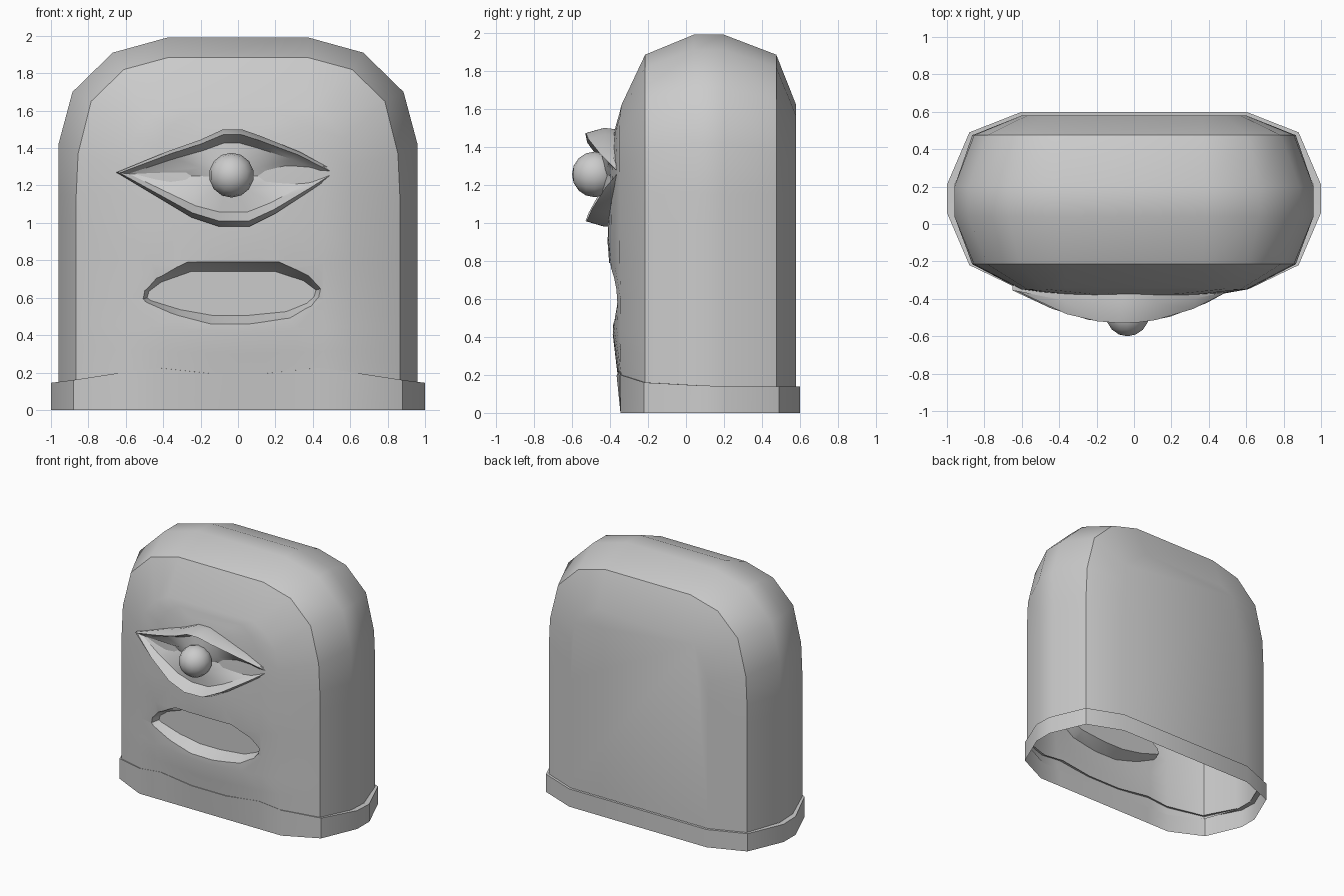
import bpy, bmesh, math
from mathutils import Matrix

if "Cube" in bpy.data.objects:
    bpy.data.objects.remove(bpy.data.objects["Cube"])


def finish(bm, name, angle=35):
    bmesh.ops.remove_doubles(bm, verts=bm.verts, dist=0.0005)
    bmesh.ops.recalc_face_normals(bm, faces=bm.faces)
    me = bpy.data.meshes.new(name)
    bm.to_mesh(me)
    bm.free()
    ob = bpy.data.objects.new(name, me)
    bpy.context.collection.objects.link(ob)
    smooth(ob, angle)
    return ob


def smooth(ob, angle):
    bpy.ops.object.select_all(action='DESELECT')
    ob.select_set(True)
    bpy.context.view_layer.objects.active = ob
    bpy.ops.object.shade_smooth_by_angle(angle=math.radians(angle))


def loft(rings, first_cap=False, last_cap=False):
    """Join closed rings of equal length with quads."""
    bm = bmesh.new()
    rv = [[bm.verts.new(p) for p in r] for r in rings]
    n = len(rv[0])
    for a, b in zip(rv, rv[1:]):
        for i in range(n):
            j = (i + 1) % n
            bm.faces.new((a[i], a[j], b[j], b[i]))
    if first_cap:
        bm.faces.new(rv[0])
    if last_cap:
        bm.faces.new(rv[-1])
    return bm


# Face relief: forward bulge by height, fading to the sides
BULGE = [(0, 0), (.2, .02), (.45, .05), (.6, .035), (.8, .075),
         (1.0, .07), (1.3, .06), (1.5, .035), (1.62, 0), (3, 0)]


def face_y(x, z):
    for (z0, b0), (z1, b1) in zip(BULGE, BULGE[1:]):
        if z0 <= z <= z1:
            b = b0 + (b1 - b0) * (z - z0) / (z1 - z0)
            return -.34 - b * max(0, 1 - (x / .65) ** 2)


BASE = .14
LEGS = [BASE, .2, .32, .45, .6, .8, 1.0, 1.15]


def arch(foot, top, y=None, t=1.0):
    """Arched outline; t narrows it for the inner columns of the face."""
    half = [(foot, z) for z in LEGS] + top
    s = 1 - .12 * (1 - t)
    half = [(x * t, BASE + (z - BASE) * s) for x, z in half]
    pts = half + [(-x, z) for x, z in reversed(half)]
    return [(x, face_y(x, z) if y is None else y, z) for x, z in pts]


OUTER = [(.96, 1.42), (.885, 1.7), (.67, 1.91), (.38, 1.99)]
MID = [(.855, 1.37), (.785, 1.65), (.61, 1.82), (.37, 1.885)]
INNER = [(.6, 1.3), (.57, 1.45), (.48, 1.56), (.37, 1.62)]

# Body: arches lofted from back to front, then the bulging face
rings = [arch(.6, INNER, .58), arch(.865, MID, .475), arch(.96, OUTER, .2),
         arch(.96, OUTER, .04), arch(.865, MID, -.215)]
rings += [arch(.61, INNER, None, t) for t in (1, .75, .5, .25, 0)]
body = finish(loft(rings, first_cap=True), "body")

# Mouth pocket cutter
MOUTH = [(-.52, .59), (-.51, .64), (-.44, .71), (-.27, .79), (.22, .79),
         (.38, .72), (.45, .65), (.44, .60), (.40, .55), (.28, .485),
         (.05, .455), (-.14, .455), (-.33, .50), (-.50, .57)]
wide = [(x, z) for x, z in MOUTH]
deep = [(-.03 + (x + .03) * .93, .62 + (z - .62) * .7) for x, z in MOUTH]
cutter = finish(loft([[(x, -.7, z) for x, z in wide],
                      [(x, -.39, z) for x, z in wide],
                      [(x, -.29, z) for x, z in deep]], True, True), "mouth_cutter")
cutter.hide_render = True
mod = body.modifiers.new("mouth", 'BOOLEAN')
mod.operation = 'DIFFERENCE'
mod.solver = 'EXACT'
mod.object = cutter
dg = bpy.context.evaluated_depsgraph_get()
cut_mesh = bpy.data.meshes.new_from_object(body.evaluated_get(dg))
body.modifiers.clear()
body.data = cut_mesh
bpy.data.objects.remove(cutter)

# Open the underside
bm = bmesh.new()
bm.from_mesh(body.data)
low = [f for f in bm.faces if all(v.co.z < BASE + .001 for v in f.verts)]
bmesh.ops.delete(bm, geom=low, context='FACES')
bm.to_mesh(body.data)
bm.free()
smooth(body, 35)

# Base band with a raised front edge and a small step in to the body
half = [(.6, .6, .14), (.88, .49, .14), (1, .21, .14), (1, .06, .145),
        (.88, -.22, .16), (.62, -.345, .2), (.43, -.355, .225), (.15, -.365, .195)]
plan = half + [(-x, y, z) for x, y, z in reversed(half)]
finish(loft([[(x, max(y, -.345), 0) for x, y, z in plan], plan,
             [(x * .96, .13 + (y - .13) * .96, z) for x, y, z in plan]]), "base_band", 30)

# Eyelids and eye white: almond rings curving forward in the middle
ALMOND = [(-.65, 1.27), (-.37, 1.385), (-.2, 1.445), (-.08, 1.5), (.02, 1.5),
          (.12, 1.465), (.33, 1.38), (.53, 1.27), (.40, 1.18), (.2, 1.05),
          (.06, .98), (-.1, .98), (-.25, 1.03), (-.45, 1.15)]


def lid(sx, sz, bulge, start=-.355):
    out = []
    for x, z in ALMOND:
        w = 1 - min(1, abs((x + .06) / .59)) ** 2
        out.append((-.06 + (x + .06) * sx, start - bulge * w, 1.245 + (z - 1.245) * sz))
    return out


finish(loft([lid(1, .95, 0, -.33), lid(1, 1, .075), lid(.97, .89, .175),
             lid(.89, .71, .085), lid(.45, .36, .085, -.365),
             [(-.06, -.455, 1.245)] * len(ALMOND)]), "eyelids", 30)

# Eyeball
bm = bmesh.new()
bmesh.ops.create_uvsphere(bm, u_segments=14, v_segments=8, radius=.12,
                          matrix=Matrix.Translation((-.035, -.48, 1.255))
                          @ Matrix.Rotation(math.pi / 2, 4, 'X'))
finish(bm, "eyeball", 35)
